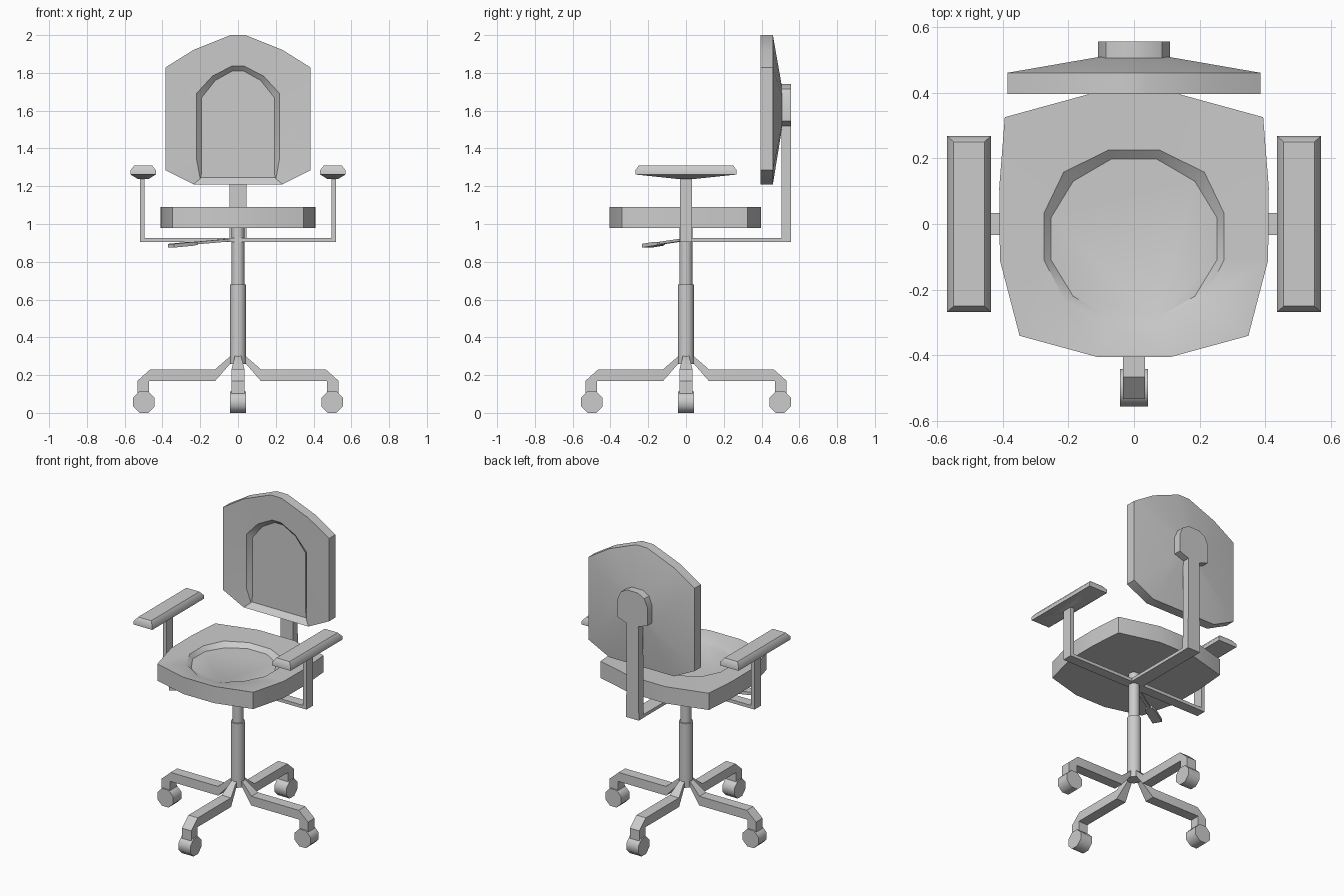
import bpy, bmesh
from math import radians, pi, cos, sin
from mathutils import Vector, Matrix

if "Cube" in bpy.data.objects:
    bpy.data.objects.remove(bpy.data.objects["Cube"])


def loft(name, rings, angle=30):
    """Skin equal-length closed rings and cap both ends."""
    bm = bmesh.new()
    loops = [[bm.verts.new(p) for p in ring] for ring in rings]
    n = len(loops[0])
    for a, b in zip(loops, loops[1:]):
        for i in range(n):
            j = (i + 1) % n
            bm.faces.new((a[i], a[j], b[j], b[i]))
    bm.faces.new(loops[0])
    bm.faces.new(loops[-1])
    bmesh.ops.recalc_face_normals(bm, faces=bm.faces)
    me = bpy.data.meshes.new(name)
    bm.to_mesh(me)
    bm.free()
    ob = bpy.data.objects.new(name, me)
    bpy.context.collection.objects.link(ob)
    bpy.ops.object.select_all(action='DESELECT')
    ob.select_set(True)
    bpy.context.view_layer.objects.active = ob
    bpy.ops.object.shade_smooth_by_angle(angle=radians(angle))
    return ob


def mirror_x(half):
    """Right half of an outline, top to bottom, completed on the left."""
    return half + [(-x, y) for x, y in reversed(half)]


def dish(outer, inner, rim, floor, lip_at):
    """Rim, wall-top and floor rings; the lowest edge is left open as a ramp."""
    k = len(outer) // 2
    mid = []
    for i, (o, p) in enumerate(zip(outer, inner)):
        t = 0.86
        ramp = i in (k - 1, k)
        h = rim + (floor - rim) * (t if ramp else 0.12)
        mid.append(lip_at(o[0] + (p[0] - o[0]) * t, o[1] + (p[1] - o[1]) * t, h))
    return [[lip_at(*p, rim) for p in outer], mid, [lip_at(*p, floor) for p in inner]]


def strip(stations):
    """Rectangular sections in the xz plane: upper point, lower point, half width."""
    return [[(a[0], -w, a[1]), (a[0], w, a[1]), (b[0], w, b[1]), (b[0], -w, b[1])]
            for a, b, w in stations]


def tube(name, r, z0, z1, sides=12):
    ring = [(r * cos(2 * pi * i / sides), r * sin(2 * pi * i / sides)) for i in range(sides)]
    return loft(name, [[(x, y, z) for x, y in ring] for z in (z0, z1)], 50)


# Seat cushion with dished top
seat_out = mirror_x([(.13, .397), (.393, .325), (.41, .11), (.408, -.11), (.348, -.34), (.11, -.405)])
seat_in = mirror_x([(.07, .197), (.185, .13), (.252, .02), (.252, -.11), (.185, -.22), (.068, -.285)])
up = lambda x, y, h: (x, y, h)
loft("seat", [[(x, y, .98) for x, y in seat_out]] + dish(seat_out, seat_in, 1.09, 1.06, up))

# Backrest with dished front and tapered rear
back_out = mirror_x([(.04, 2.0), (.235, 1.922), (.385, 1.828), (.385, 1.285), (.235, 1.21)])
back_in = mirror_x([(.03, 1.81), (.12, 1.76), (.192, 1.67), (.192, 1.35), (.195, 1.245)])
fwd = lambda x, z, h: (x, h, z)
loft("backrest", [[(x * .28, .508, 1.62 + (z - 1.62) * .28) for x, z in back_out],
                  [(x, .46, z) for x, z in back_out]]
     + dish(back_out, back_in, .395, .425, fwd))

# Back support: rounded head and stem, with bar under the seat
head = mirror_x([(.04, 1.74), (.085, 1.715), (.11, 1.66), (.11, 1.545), (.042, 1.52), (.046, .905)])
loft("back_support", [[(x, y, z) for x, z in head] for y in (.505, .555)])
bar = loft("back_support_bar", strip([((0, .926), (0, .905), .045), ((.51, .926), (.51, .905), .045)]))
bar.rotation_euler.z = pi / 2

# Arm frame: one U-shaped bar
loft("arm_frame", strip([((-.52, 1.25), (-.495, 1.25), .033), ((-.52, .905), (-.495, .926), .033),
                         ((.52, .905), (.495, .926), .033), ((.52, 1.25), (.495, 1.25), .033)]))

# Armrest pads
for side, label in ((-1, "left"), (1, "right")):
    rings = []
    for hx, hy, z in ((.028, .04, 1.238), (.067, .268, 1.262), (.067, .268, 1.285), (.047, .25, 1.31)):
        rings.append([(side * .502 + sx * hx, sy * hy, z)
                      for sx, sy in ((-1, -1), (1, -1), (1, 1), (-1, 1))])
    loft("armrest_" + label, rings, 45)

# Gas-lift column
tube("column_lower", .043, .26, .68)
tube("column_upper", .034, .66, .985)

# Height lever: thin rod and flat paddle
d = Vector((-.86, -.5, 0)).normalized()
n = Vector((-d.y, d.x, 0))


def lever(name, stations):
    loft(name, [[tuple(d * s + n * (i * w) + Vector((0, 0, z + j * h)))
                 for i, j in ((-1, -1), (1, -1), (1, 1), (-1, 1))] for s, z, w, h in stations])


lever("lever_rod", [(.02, .917, .01, .007), (.29, .897, .01, .007)])
lever("lever_paddle", [(.26, .898, .022, .008), (.29, .895, .03, .01), (.41, .885, .03, .01)])

# Four legs with casters
leg = strip([((.02, .31), (.02, .265), .014), ((.035, .305), (.04, .262), .016),
             ((.122, .23), (.12, .17), .034), ((.465, .23), (.47, .17), .034),
             ((.532, .17), (.47, .168), .034), ((.532, .08), (.47, .08), .034)])
wheel = [(.498 + .0615 * cos(pi / 8 + i * pi / 4), .057 + .0615 * sin(pi / 8 + i * pi / 4)) for i in range(8)]
for i, label in enumerate(("right", "back", "left", "front")):
    turn = Matrix.Rotation(i * pi / 2, 4, 'Z')
    loft("leg_" + label, leg).matrix_world = turn
    loft("caster_" + label, [[(x, y, z) for x, z in wheel] for y in (-.043, .043)], 50).matrix_world = turn
